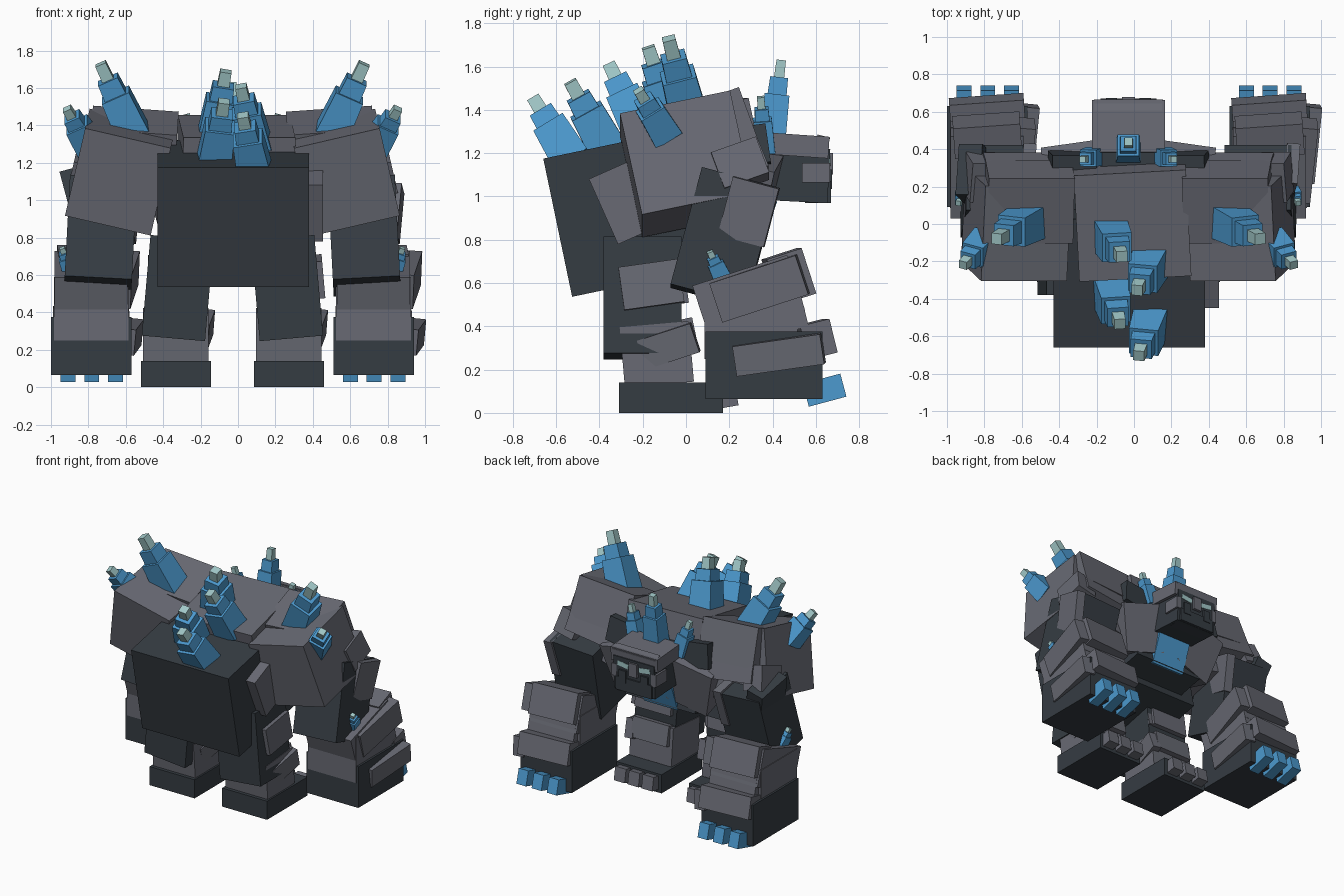
import bpy, bmesh, math
from mathutils import Vector, Matrix, Euler

if "Cube" in bpy.data.objects:
    bpy.data.objects.remove(bpy.data.objects["Cube"])


def material(name, rgb):
    m = bpy.data.materials.new(name)
    m.diffuse_color = (*rgb, 1)
    m.use_nodes = True
    m.node_tree.nodes["Principled BSDF"].inputs["Base Color"].default_value = m.diffuse_color
    return m


STONE = material("grey stone", (0.138, 0.143, 0.172))
DARK = material("dark stone", (0.036, 0.045, 0.055))
BLUE = material("blue crystal", (0.072, 0.32, 0.62))
PALE = material("pale crystal tip", (0.36, 0.58, 0.58))
MID = -0.03  # symmetry plane


def finish(name, bm, mats):
    me = bpy.data.meshes.new(name)
    bm.to_mesh(me)
    bm.free()
    for m in mats:
        me.materials.append(m)
    ob = bpy.data.objects.new(name, me)
    bpy.context.collection.objects.link(ob)
    return ob


def box(name, mat, loc, size, pitch=0, roll=0, yaw=0):
    """Box by centre, size and rotation in degrees about x, y, z."""
    bm = bmesh.new()
    bmesh.ops.create_cube(bm, size=1)
    rot = Euler([math.radians(a) for a in (pitch, roll, yaw)]).to_matrix().to_4x4()
    bm.transform(Matrix.Translation(loc) @ rot @ Matrix.Diagonal((*size, 1)))
    return finish(name, bm, [mat])


def crystal(name, base, tip, w):
    """Three stacked shrinking blocks along the line from base to tip."""
    base, tip = Vector(base), Vector(tip)
    axis = tip - base
    n = axis.length
    z = axis.normalized()
    x = (Vector((1, 0, 0)) - z * z.x).normalized()
    frame = Matrix((x, z.cross(x), z)).transposed().to_4x4()
    bm = bmesh.new()
    for lo, hi, k, slot in ((-0.15, 0.52, 1, 0), (0.3, 0.76, 0.72, 0), (0.6, 1, 0.38, 1)):
        made = bmesh.ops.create_cube(bm, size=1)["verts"]
        for v in made:
            taper = 0.88 if v.co.z > 0 else 1
            v.co = Vector((v.co.x * w * k * taper, v.co.y * w * k * taper,
                           n * (hi if v.co.z > 0 else lo)))
        for f in {f for v in made for f in v.link_faces}:
            f.material_index = slot
    bm.transform(Matrix.Translation(base) @ frame)
    return finish(name, bm, [BLUE, PALE])


# Trunk
box("abdomen", DARK, (-0.025, -0.25, 0.927), (0.81, 0.70, 0.652), 11.8)
box("torso", STONE, (-0.01, 0.04, 1.16), (0.60, 0.58, 0.48), 12, 0, 3)
box("belly", DARK, (MID, 0.12, 0.90), (0.58, 0.40, 0.34), 12)
box("abdomen_side_plate", STONE, (0.38, -0.29, 0.97), (0.15, 0.20, 0.33), 24)
box("chest_core", BLUE, (MID, 0.335, 0.885), (0.28, 0.10, 0.23), -20)
for s in (-1, 1):
    box("chest_plate", STONE, (MID + s * 0.26, 0.31, 1.00), (0.32, 0.17, 0.36), -14, s * 14, s * -8)
    box("collar_block", DARK, (MID + s * 0.30, 0.29, 1.22), (0.24, 0.18, 0.18), 8, s * -8)

# Head
box("neck", DARK, (MID, 0.36, 1.14), (0.30, 0.24, 0.24))
box("head", DARK, (MID, 0.53, 1.10), (0.34, 0.26, 0.25), -3)
box("brow", STONE, (MID, 0.52, 1.235), (0.39, 0.28, 0.10), -4)
box("brow_ridge", STONE, (MID, 0.625, 1.235), (0.36, 0.06, 0.09), -15)
box("nose", STONE, (MID, 0.655, 1.15), (0.07, 0.05, 0.10))
box("jaw", DARK, (MID, 0.61, 1.02), (0.30, 0.12, 0.10))
for s in (-1, 1):
    box("cheek", STONE, (MID + s * 0.165, 0.60, 1.11), (0.04, 0.13, 0.09))
    box("tusk", DARK, (MID + s * 0.09, 0.655, 1.08), (0.06, 0.04, 0.09))
    box("eye", PALE, (MID + s * 0.09, 0.662, 1.165), (0.09, 0.009, 0.035), 0, s * -8)

for s in (-1, 1):
    # Shoulder
    x = MID + s * 0.60
    box("shoulder", STONE, (x, 0.0, 1.15), (0.47, 0.52, 0.49), 12, s * -13)
    box("shoulder_cap", STONE, (MID + s * 0.53, 0.12, 1.29), (0.46, 0.37, 0.29), 20, s * -4)
    box("shoulder_front_plate", STONE, (MID + s * 0.59, 0.27, 1.18), (0.36, 0.16, 0.20), 22, s * -8)
    box("shoulder_side_block", STONE, (MID + s * 0.78, 0.25, 1.14), (0.16, 0.22, 0.18), 20, s * -13)

    # Arm
    box("upper_arm", DARK, (MID + s * 0.705, 0.175, 0.81), (0.36, 0.36, 0.56), -15, s * -3)
    box("upper_arm_side_plate", STONE, (MID + s * 0.705 + 0.16, 0.29, 0.93),
        (0.07, 0.22, 0.28), -15, 4, -5)
    x = MID + s * 0.755
    box("elbow", STONE, (x, 0.29, 0.53), (0.39, 0.46, 0.27), 18)
    box("forearm", STONE, (x, 0.30, 0.42), (0.40, 0.43, 0.34))
    box("hand", DARK, (x, 0.36, 0.22), (0.43, 0.54, 0.31))
    box("forearm_front_plate", STONE, (x, 0.475, 0.63), (0.36, 0.17, 0.22), 18, 0, 4)
    box("forearm_middle_plate", STONE, (x + 0.01, 0.48, 0.48), (0.38, 0.13, 0.20), 14)
    box("hand_front_plate", STONE, (x, 0.60, 0.34), (0.40, 0.14, 0.16), 14, 0, 4)
    box("forearm_side_plate", STONE, (x + 0.19, 0.34, 0.575), (0.09, 0.42, 0.19), 18, 4, -5)
    box("hand_side_plate", STONE, (x + 0.21, 0.43, 0.27), (0.09, 0.41, 0.14), 8, 6, -5)
    for i in (-1, 0, 1):
        box("finger", BLUE, (x + i * 0.127 + 0.003, 0.64, 0.105), (0.08, 0.18, 0.11), 15)

    # Leg
    x = MID + s * 0.302
    box("thigh", DARK, (x - s * 0.01, -0.20, 0.53), (0.34, 0.36, 0.54), 0, s * -5)
    box("shin", STONE, (x, -0.135, 0.27), (0.35, 0.32, 0.28), 5)
    box("foot", DARK, (x, -0.07, 0.07), (0.375, 0.48, 0.14))
    box("knee_plate", STONE, (x, -0.06, 0.60), (0.30, 0.12, 0.20), 8)
    box("shin_front_plate", STONE, (x, -0.02, 0.355), (0.30, 0.13, 0.15), 12)
    box("thigh_side_plate", STONE, (x + 0.14, -0.16, 0.59), (0.09, 0.28, 0.20), 8, s * -5)
    box("shin_side_plate", STONE, (x + 0.155, -0.08, 0.31), (0.07, 0.26, 0.14), 18, 6, -5)
    for i in (-1, 0, 1):
        box("toe", STONE, (x + i * 0.115, 0.18, 0.075), (0.09, 0.11, 0.10), 10)

    # Paired crystals
    crystal("large_shoulder_crystal", (MID + s * 0.54, 0.01, 1.38), (MID + s * 0.705, -0.08, 1.73), 0.18)
    crystal("small_shoulder_crystal", (MID + s * 0.775, -0.11, 1.31), (MID + s * 0.885, -0.22, 1.49), 0.14)
    crystal("collar_crystal", (MID + s * 0.185, 0.36, 1.24), (MID + s * 0.245, 0.345, 1.46), 0.10)
    crystal("arm_crystal", (MID + s * 0.87, 0.16, 0.64), (MID + s * 0.91, 0.11, 0.745), 0.085)

# Dark block on the outside of one arm
box("arm_side_block", DARK, (-0.86, 0.27, 1.05), (0.13, 0.28, 0.18), -15, -15)

# Crystals along the spine and behind the head
for base, tip in (((-0.12, -0.07, 1.38), (-0.065, -0.175, 1.69)),
                  ((0.08, -0.22, 1.33), (0.015, -0.355, 1.61)),
                  ((-0.12, -0.38, 1.25), (-0.075, -0.535, 1.53)),
                  ((0.08, -0.55, 1.20), (0.025, -0.705, 1.455))):
    crystal("spine_crystal", base, tip, 0.18)
crystal("head_crystal", (MID, 0.40, 1.30), (MID, 0.44, 1.63), 0.13)
